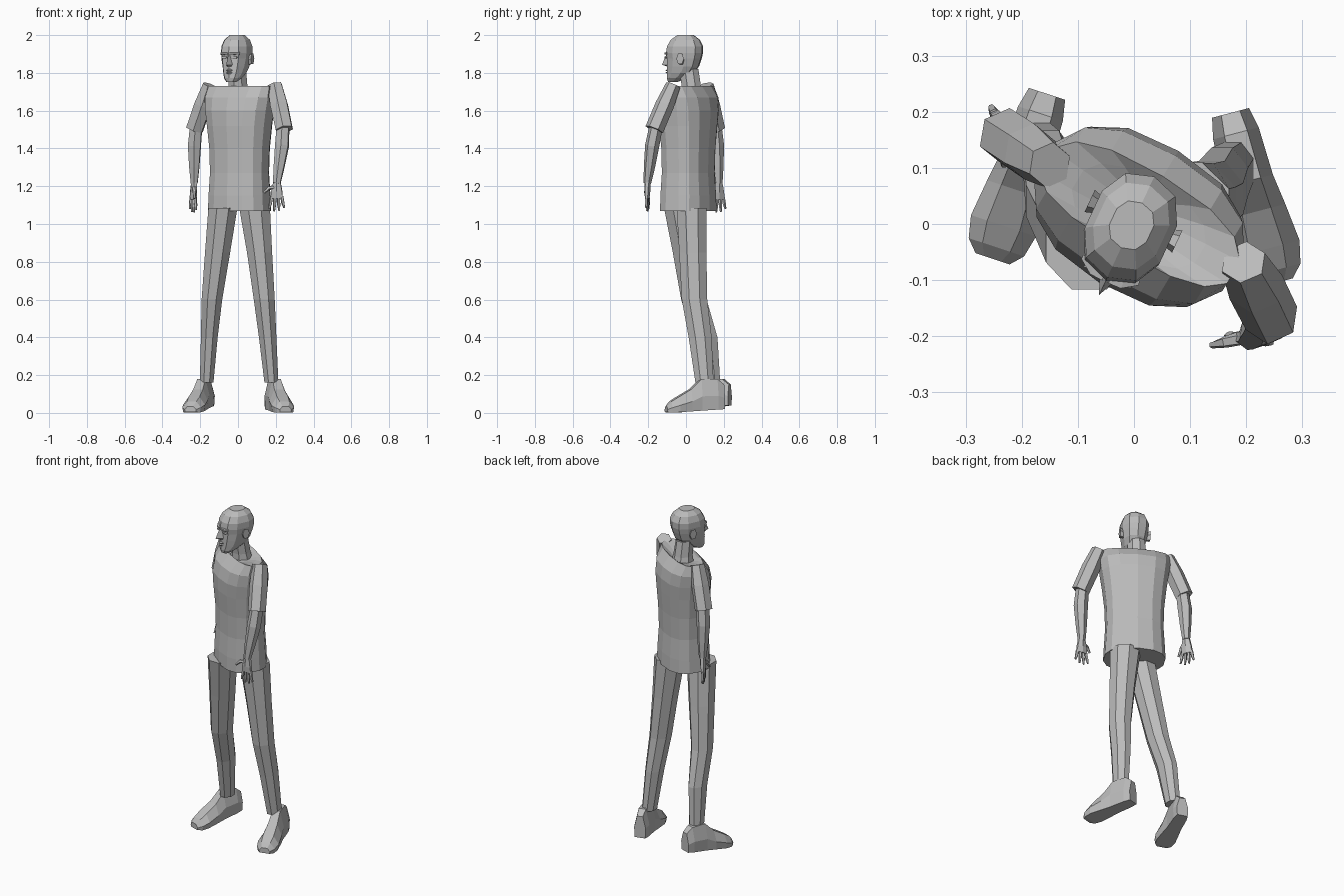
import bpy, bmesh, math
from mathutils import Vector, Matrix

if "Cube" in bpy.data.objects:
    bpy.data.objects.remove(bpy.data.objects["Cube"])

grey = bpy.data.materials.new("plain_grey")
grey.diffuse_color = (0.5, 0.5, 0.5, 1)
grey.use_nodes = True
grey.node_tree.nodes["Principled BSDF"].inputs["Base Color"].default_value = grey.diffuse_color


def loft(name, rings, matrix=None):
    """Skin a list of equal-length point rings and cap both ends."""
    bm = bmesh.new()
    rows = [[bm.verts.new(p) for p in r] for r in rings]
    n = len(rows[0])
    for a, b in zip(rows, rows[1:]):
        for i in range(n):
            j = (i + 1) % n
            bm.faces.new((a[i], a[j], b[j], b[i]))
    bm.faces.new(rows[0][::-1])
    bm.faces.new(rows[-1])
    if matrix:
        bm.transform(matrix)
    bmesh.ops.recalc_face_normals(bm, faces=bm.faces[:])
    me = bpy.data.meshes.new(name)
    bm.to_mesh(me)
    bm.free()
    me.materials.append(grey)
    ob = bpy.data.objects.new(name, me)
    bpy.context.collection.objects.link(ob)
    return ob


def oval(cx, cy, z, rx, ry, n=8, power=1.0, back=None):
    """Horizontal ring; power below 1 squares it, back sets the +y radius."""
    pts = []
    for i in range(n):
        t = 2 * math.pi * (i + 0.5) / n
        c, s = math.cos(t), math.sin(t)
        r = back if (back is not None and s > 0) else ry
        pts.append((cx + rx * math.copysign(abs(c) ** power, c),
                    cy + r * math.copysign(abs(s) ** power, s), z))
    return pts


def tube(name, path, across, n=6):
    """Limb along (point, radius across, radius through) stations."""
    pts = [Vector(p[0]) for p in path]
    rings = []
    for k, (p, ra, rb) in enumerate(path):
        d = (pts[min(k + 1, len(pts) - 1)] - pts[max(k - 1, 0)]).normalized()
        v = d.cross(Vector(across)).normalized()
        u = v.cross(d)
        rings.append([pts[k] + u * ra * math.cos(2 * math.pi * (i + .5) / n)
                      + v * rb * math.sin(2 * math.pi * (i + .5) / n) for i in range(n)])
    return loft(name, rings)


def placed(x, y, z, degrees):
    return Matrix.Translation((x, y, z)) @ Matrix.Rotation(math.radians(degrees), 4, 'Z')


# Shirt: squared rings with broad flat shoulders, turned to one side
shirt = [(1.07, .172, .130, .132), (1.15, .168, .130, .130), (1.27, .161, .122, .122),
         (1.40, .165, .124, .126), (1.52, .178, .134, .134), (1.60, .190, .136, .138),
         (1.67, .200, .118, .128), (1.73, .200, .066, .085), (1.715, .13, .062, .07),
         (1.695, .06, .05, .05)]
loft("shirt", [oval(0, 0, z, a, f, 14, .8, b) for z, a, f, b in shirt],
     placed(.008, .012, 0, -31))

# Neck
loft("neck", [oval(0, .035, 1.67, .068, .062), oval(0, .028, 1.73, .054, .055),
              oval(-.004, .015, 1.82, .05, .055)])

# Head, built facing -y and then turned
turn = placed(-.006, -.006, 0, -25)
head = [(1.752, .026, -.094, -.045), (1.772, .045, -.100, .0), (1.80, .057, -.100, .05),
        (1.835, .066, -.099, .078), (1.875, .073, -.097, .092), (1.905, .077, -.104, .1),
        (1.94, .077, -.098, .1), (1.975, .064, -.077, .082), (2.0, .038, -.04, .048)]
loft("head", [oval(0, (f + b) / 2, z, w, (b - f) / 2, 10, .85) for z, w, f, b in head], turn)


def tri(z, w, y0, y1):
    return [(-w, y0, z), (0, y1, z), (w, y0, z)]


# Face: nose, lips, brows and ears
loft("nose", [tri(1.835, .017, -.09, -.108), tri(1.843, .019, -.09, -.133),
              tri(1.875, .011, -.09, -.120), tri(1.9, .008, -.09, -.106)], turn)
for name, z in (("upper_lip", 1.814), ("lower_lip", 1.801)):
    loft(name, [tri(z - .006, .024, -.085, -.105), tri(z, .026, -.085, -.112),
                tri(z + .006, .022, -.085, -.104)], turn)
for s, side in ((-1, "right"), (1, "left")):
    loft(side + "_brow", [[(s * x, y, z) for y, z in ((-.08, 1.895), (-y1, 1.897),
                          (-y1, 1.906), (-.08, 1.91))]
                          for x, y1 in ((.006, .107), (.03, .106), (.056, .088))], turn)
    loft(side + "_eye", [[(s * (.03 + .016 * math.cos(t)), y, 1.882 + .007 * math.sin(t))
                          for t in [k * math.pi / 3 for k in range(6)]]
                         for y in (-.085, -.099)], turn)
    loft(side + "_ear", [[(s * x, .012 + ry * math.cos(t), 1.867 + .008 * (x > .08)
                           + rz * math.sin(t)) for t in [k * math.pi / 3 for k in range(6)]]
                         for x, ry, rz in ((.062, .014, .026), (.086, .022, .032))], turn)


# Trouser legs: (z, x, y, half width, half depth)
legs = {"right_trouser_leg": [(1.085, -.08, -.035, .083, .088), (.85, -.108, .003, .072, .079),
                              (.6, -.138, .042, .059, .073), (.4, -.152, .102, .048, .07),
                              (.16, -.166, .135, .039, .05)],
        "left_trouser_leg": [(1.085, .088, .03, .088, .086), (.85, .114, .036, .072, .078),
                             (.6, .139, .045, .06, .073), (.4, .157, .075, .05, .066),
                             (.16, .177, .098, .04, .052)]}
for name, rows in legs.items():
    loft(name, [oval(x, y, z, rx, ry) for z, x, y, rx, ry in rows])


# Shoes: sections from heel to toe
def shoe(name, heel, toe, lift):
    heel, toe = Vector(heel), Vector(toe)
    d = (toe - heel).normalized()
    size = (toe - heel).length
    side = Vector((-d.y, d.x))
    rings = []
    for t, w, h in ((0, .034, .15), (.12, .042, .18), (.4, .045, .18), (.58, .053, .125),
                    (.8, .061, .085), (.93, .052, .06), (1, .032, .035)):
        c = heel + d * size * t
        z0 = lift * (1 - t) + (.004 if t == 1 else 0)
        rings.append([(*(c + side * w * a), z0 + (h - z0) * b) for a, b in
                      ((-.9, 0), (-1, .45), (-.5, 1), (.5, 1), (1, .45), (.9, 0))])
    loft(name, rings)


shoe("right_shoe", (-.155, .232), (-.252, -.062), .04)
shoe("left_shoe", (.172, .198), (.252, -.105), .02)


# Arms: flared sleeve, forearm, palm, four fingers and a thumb
def arm(side, shoulder, elbow, wrist, knuckle, across, thumb):
    S, E, W, K = map(Vector, (shoulder, elbow, wrist, knuckle))
    A = Vector(across).normalized()
    mid = S.lerp(E, .45)
    tube(side + "_sleeve", [(S, .042, .04), (mid, .052, .05), (E, .05, .05)], across)
    tube(side + "_forearm", [(E.lerp(S, .12), .036, .036), (E.lerp(W, .3), .04, .038),
                             (E.lerp(W, .7), .031, .03), (W, .022, .02)], across)
    tube(side + "_palm", [(W.lerp(E, .04), .021, .017), (W.lerp(K, .55), .034, .016),
                          (K, .037, .012)], across)
    for i in range(4):
        k = i - 1.5
        base = K + A * k * .018
        length = (.055, .068, .066, .05)[i]
        tip = base + Vector((0, 0, -length)) + A * k * .009
        tube(f"{side}_finger_{i + 1}", [(base + Vector((0, 0, .012)), .009, .009),
                                        (base.lerp(tip, .5), .009, .009),
                                        (tip, .005, .005)], across, 5)
    root = W.lerp(K, .25) - A * .012
    T = Vector(thumb)
    bend = root.lerp(T, .55) + Vector((0, 0, .012))
    tube(side + "_thumb", [(root, .014, .012), (bend, .011, .011), (T, .006, .006)],
         (.3, .8, .5), 5)


arm("left", (.195, -.068, 1.735), (.245, -.168, 1.5), (.205, -.205, 1.215),
    (.205, -.205, 1.135), (1, -.15, 0), (.138, -.216, 1.165))
arm("right", (-.15, .105, 1.735), (-.23, .158, 1.5), (-.232, .172, 1.215),
    (-.238, .172, 1.13), (-.4, .9, 0), (-.232, .105, 1.135))
